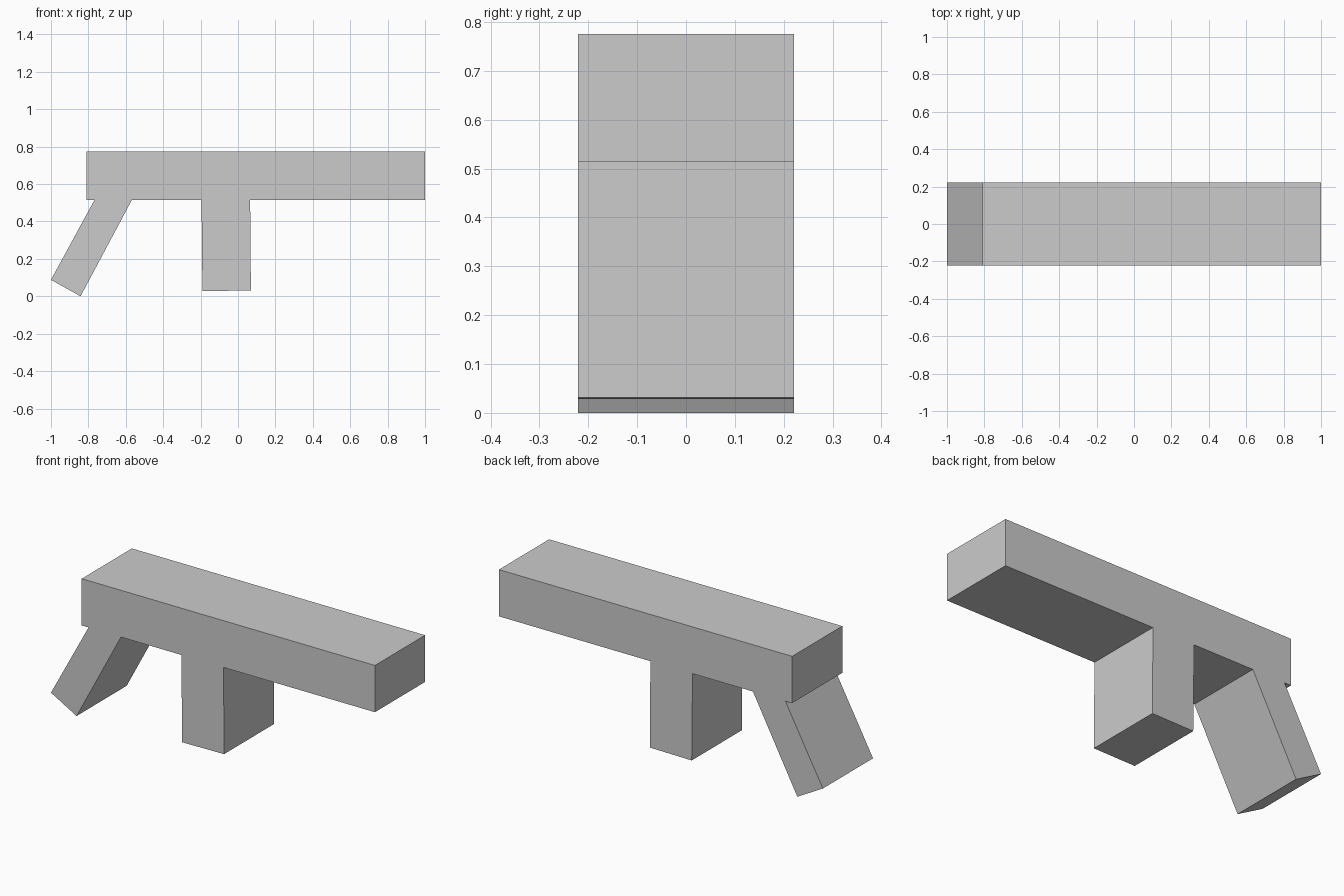
import bpy
import bmesh

if "Cube" in bpy.data.objects:
    bpy.data.objects.remove(bpy.data.objects["Cube"])

HALF_WIDTH = 0.221

# Side outline, going round the barrel, the magazine and the slanted grip
BARREL_REAR_TOP = [(-0.81, 0.775), (-0.81, 0.514)]
GRIP = [(-0.768, 0.514), (-1.0, 0.088), (-0.842, 0.0), (-0.568, 0.514)]
MAGAZINE = [(-0.195, 0.514), (-0.19, 0.028), (0.069, 0.031), (0.065, 0.514)]
BARREL_FRONT = [(1.0, 0.514), (1.0, 0.775)]


def extrude_profile(name, points, half_width):
    """Extrude an x-z outline along y into a closed flat-faced solid."""
    bm = bmesh.new()
    face = bm.faces.new([bm.verts.new((x, -half_width, z)) for x, z in points])
    result = bmesh.ops.extrude_face_region(bm, geom=[face], use_keep_orig=True)
    moved = [v for v in result["geom"] if isinstance(v, bmesh.types.BMVert)]
    bmesh.ops.translate(bm, verts=moved, vec=(0, 2 * half_width, 0))
    bmesh.ops.recalc_face_normals(bm, faces=bm.faces)
    mesh = bpy.data.meshes.new(name)
    bm.to_mesh(mesh)
    bm.free()
    obj = bpy.data.objects.new(name, mesh)
    bpy.context.collection.objects.link(obj)
    return obj


# One solid block body with barrel, magazine and grip
extrude_profile("blaster_body",
                BARREL_REAR_TOP + GRIP + MAGAZINE + BARREL_FRONT,
                HALF_WIDTH)
